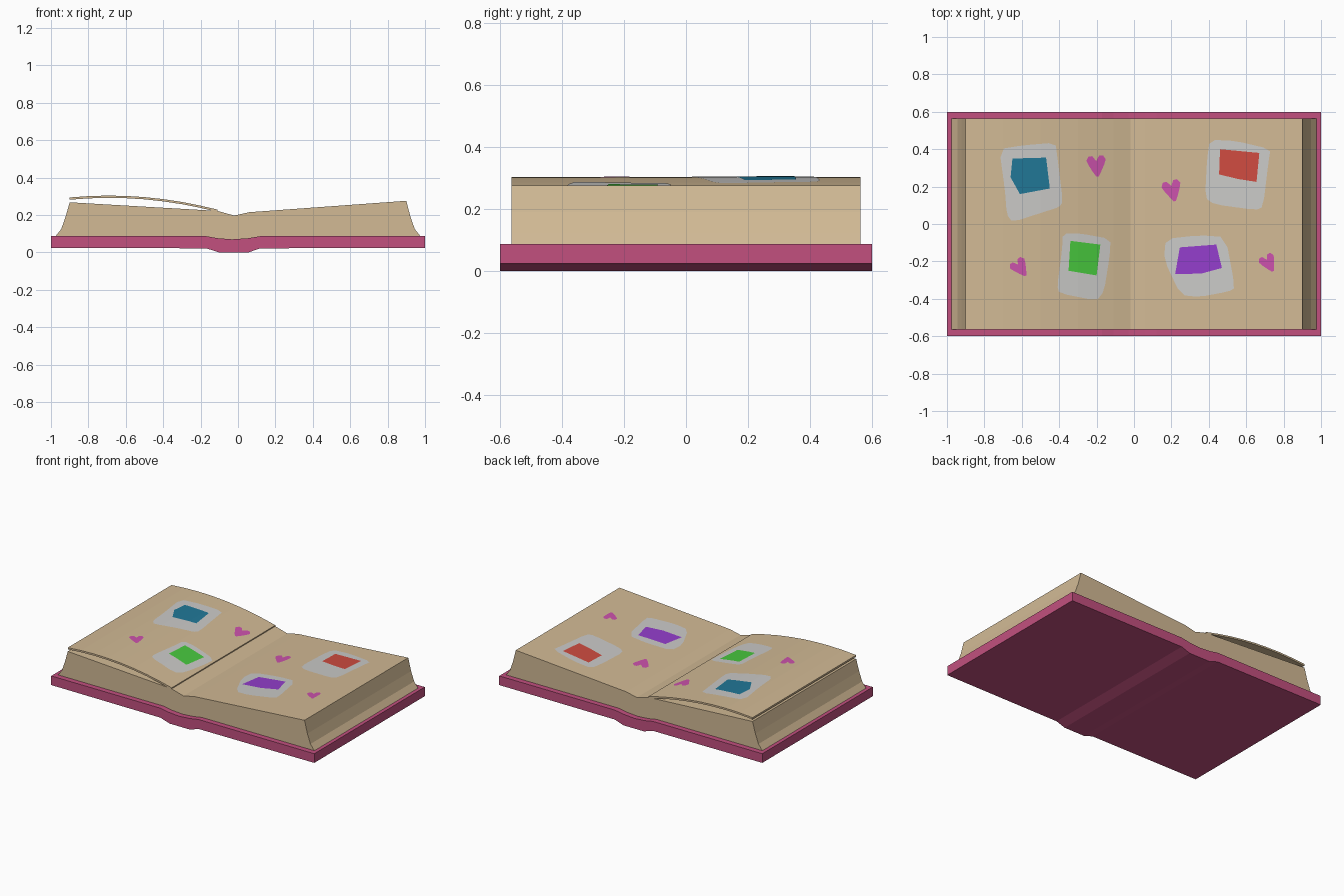
import bpy, bmesh, math
from mathutils import Vector

if "Cube" in bpy.data.objects:
    bpy.data.objects.remove(bpy.data.objects["Cube"])


def material(name, rgb):
    m = bpy.data.materials.new(name)
    lin = [((c / 255 + 0.055) / 1.055) ** 2.4 for c in rgb]
    m.diffuse_color = (*lin, 1)
    m.use_nodes = True
    m.node_tree.nodes["Principled BSDF"].inputs["Base Color"].default_value = m.diffuse_color
    return m


PINK = material("cover pink", (194, 80, 127))
PAPER = material("paper tan", (210, 186, 149))
GREY = material("patch grey", (203, 202, 200))
BLUE = material("photo blue", (33, 120, 152))
GREEN = material("photo green", (72, 200, 62))
RED = material("photo red", (207, 76, 64))
PURPLE = material("photo purple", (148, 62, 204))
HEART = material("heart magenta", (204, 82, 172))


def finish(bm, name, mat):
    me = bpy.data.meshes.new(name)
    bm.to_mesh(me)
    bm.free()
    me.materials.append(mat)
    ob = bpy.data.objects.new(name, me)
    bpy.context.collection.objects.link(ob)
    return ob


def extrude_profile(name, pts, half, mat):
    """Extrude an x/z outline along y from -half to half."""
    bm = bmesh.new()
    face = bm.faces.new([bm.verts.new((x, -half, z)) for x, z in pts])
    res = bmesh.ops.extrude_face_region(bm, geom=[face])
    moved = [g for g in res["geom"] if isinstance(g, bmesh.types.BMVert)]
    bmesh.ops.translate(bm, verts=moved, vec=(0, 2 * half, 0))
    bmesh.ops.recalc_face_normals(bm, faces=bm.faces)
    return finish(bm, name, mat)


# Cover with a bulging spine
dip = [(-0.17, 0.087), (-0.11, 0.076), (-0.03, 0.07), (0.055, 0.076), (0.12, 0.087)]
cover = [(-1, 0.087)] + dip + [(1, 0.087), (1, 0.024), (0.12, 0.022),
         (0.055, 0), (-0.10, 0), (-0.17, 0.022), (-1, 0.024)]
extrude_profile("cover", cover, 0.6, PINK)

# Page block with flared, slightly hollow fore edges
block_top = [(-0.9, 0.268), (-0.11, 0.222), (-0.02, 0.197), (0.06, 0.215), (0.9, 0.276)]
right_edge = [(0.922, 0.19), (0.945, 0.125), (0.975, 0.087)]
left_edge = [(-x, z) for x, z in reversed(right_edge)]
extrude_profile("page_block", left_edge + block_top + right_edge + dip[::-1], 0.563, PAPER)

# Lifted, curling page on the left
sheet_top = [(-0.9, 0.294), (-0.8, 0.301), (-0.7, 0.304), (-0.6, 0.302), (-0.5, 0.296),
             (-0.4, 0.285), (-0.3, 0.270), (-0.2, 0.250), (-0.11, 0.229)]
sheet_under = [(x, z - 0.012) for x, z in sheet_top]
extrude_profile("lifted_page", sheet_top + sheet_under[::-1], 0.563, PAPER)

surface = sheet_top + block_top[2:]


def height(x):
    for (x0, z0), (x1, z1) in zip(surface, surface[1:]):
        if x <= x1:
            return z0 + (z1 - z0) * (x - x0) / (x1 - x0)
    return surface[-1][1]


def sticker(name, pts, mat, lift):
    """Flat outline draped over the page surface."""
    bm = bmesh.new()
    bm.faces.new([bm.verts.new((x, y, 0)) for x, y in pts])
    bmesh.ops.triangulate(bm, faces=bm.faces[:])
    for x, _ in surface[1:-1]:
        bmesh.ops.bisect_plane(bm, geom=bm.verts[:] + bm.edges[:] + bm.faces[:],
                               plane_co=(x, 0, 0), plane_no=(1, 0, 0))
    for v in bm.verts:
        v.co.z = height(v.co.x) + lift
    bm.normal_update()
    for f in bm.faces:
        if f.normal.z < 0:
            f.normal_flip()
    return finish(bm, name, mat)


def soften(pts):
    """Corner cutting for rounded patch outlines."""
    out = []
    for i, p in enumerate(pts):
        a, b = Vector(p), Vector(pts[(i + 1) % len(pts)])
        out += [a.lerp(b, 0.2), a.lerp(b, 0.8)]
    return [tuple(p) for p in out]


# Grey patches, each with a coloured picture
patches = [
    ("blue", BLUE,
     [(-.72, .40), (-.60, .42), (-.42, .435), (-.41, .36), (-.38, .12), (-.40, .09),
      (-.48, .065), (-.65, .01), (-.68, .05), (-.69, .18)],
     [(-.65, .35), (-.47, .355), (-.45, .19), (-.61, .16), (-.66, .25)]),
    ("green", GREEN,
     [(-.38, -.05), (-.29, -.05), (-.125, -.08), (-.13, -.17), (-.16, -.36), (-.2, -.41),
      (-.40, -.37), (-.41, -.33), (-.385, -.14)],
     [(-.34, -.09), (-.18, -.11), (-.2, -.275), (-.35, -.25)]),
    ("red", RED,
     [(.405, .45), (.54, .445), (.73, .40), (.72, .34), (.69, .09), (.65, .075),
      (.43, .105), (.38, .14), (.39, .34)],
     [(.46, .40), (.67, .38), (.655, .225), (.56, .24), (.455, .265)]),
    ("purple", PURPLE,
     [(.17, -.08), (.35, -.06), (.49, -.07), (.54, -.34), (.51, -.36), (.35, -.39),
      (.25, -.38), (.16, -.19)],
     [(.245, -.125), (.44, -.11), (.47, -.235), (.36, -.265), (.22, -.268)]),
]
for label, mat, patch, photo in patches:
    sticker(label + "_patch", soften(patch), GREY, 0.0015)
    sticker(label + "_picture", photo, mat, 0.003)

# Small hearts
half = [(0, .45), (.35, .95), (.75, .95), (1, .55), (.8, .1), (.45, -.5), (.12, -1)]
outline = half + [(-x, y) for x, y in half[:0:-1]]
hearts = [(-.20, .31, .052, 5), (.205, .178, .052, 14), (-.608, -.235, .046, 35), (.72, -.21, .044, 28)]
for i, (cx, cy, s, deg) in enumerate(hearts):
    c, n = math.cos(math.radians(deg)), math.sin(math.radians(deg))
    sticker(f"heart_{i + 1}", [(cx + s * (x * c - 1.1 * y * n), cy + s * (x * n + 1.1 * y * c))
                               for x, y in outline], HEART, 0.002)
